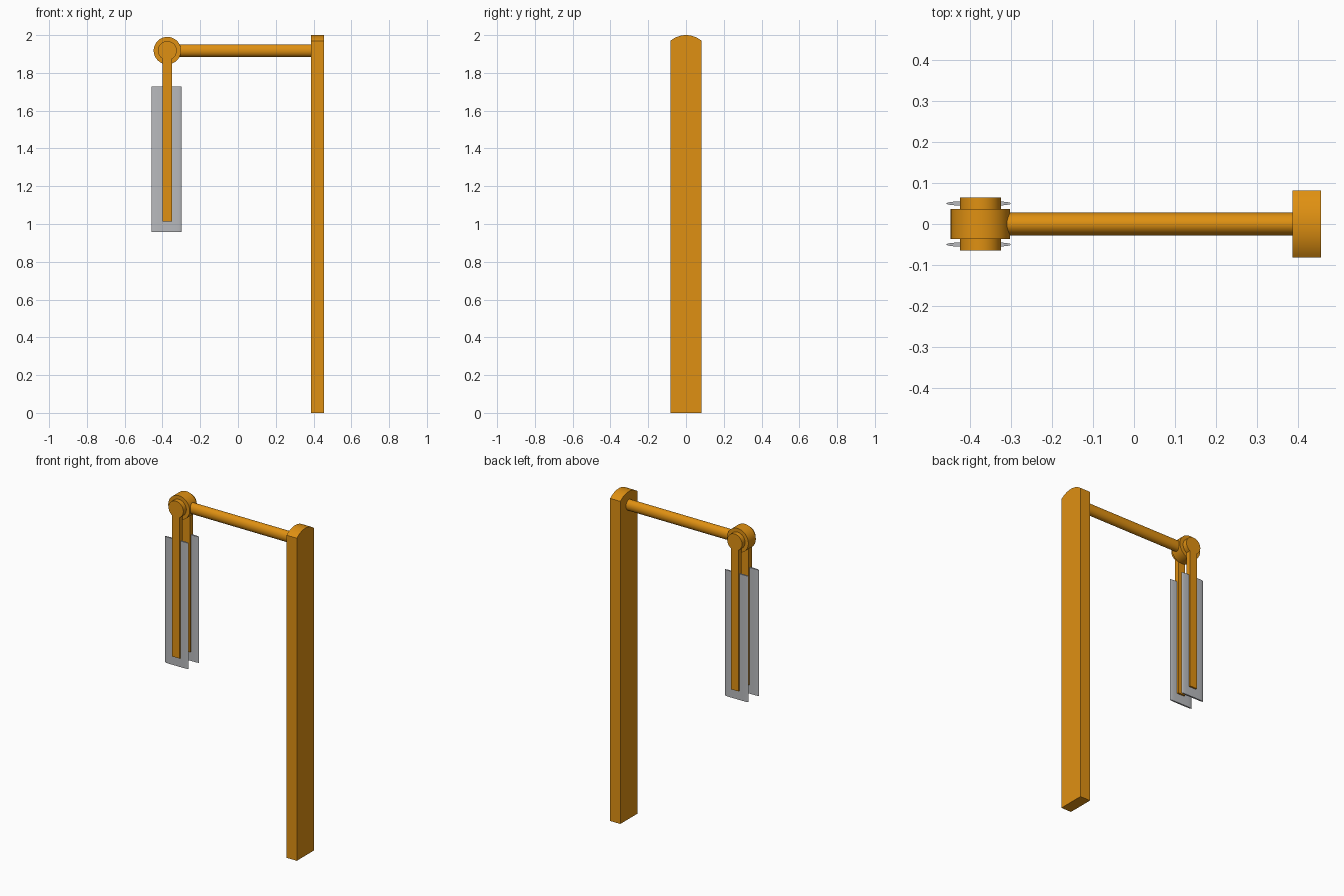
import bpy, bmesh, math
from mathutils import Vector

if "Cube" in bpy.data.objects:
    bpy.data.objects.remove(bpy.data.objects["Cube"])


def material(name, rgb):
    m = bpy.data.materials.new(name)
    m.diffuse_color = (*rgb, 1)
    m.use_nodes = True
    m.node_tree.nodes["Principled BSDF"].inputs["Base Color"].default_value = m.diffuse_color
    return m


ORANGE = material("orange paint", (0.74, 0.28, 0.006))
GREY = material("grey metal", (0.48, 0.49, 0.51))


def prism(name, profile, axis, a, b, mat):
    """Extrude a 2D profile along an axis from a to b."""
    place = {"x": lambda u, v, t: (t, u, v),
             "y": lambda u, v, t: (u, t, v),
             "z": lambda u, v, t: (u, v, t)}[axis]
    bm = bmesh.new()
    face = bm.faces.new([bm.verts.new(place(u, v, a)) for u, v in profile])
    ext = bmesh.ops.extrude_face_region(bm, geom=[face], use_keep_orig=True)
    verts = [g for g in ext["geom"] if isinstance(g, bmesh.types.BMVert)]
    bmesh.ops.translate(bm, verts=verts, vec=Vector(place(0, 0, b - a)))
    bmesh.ops.recalc_face_normals(bm, faces=bm.faces)
    me = bpy.data.meshes.new(name)
    bm.to_mesh(me)
    bm.free()
    me.materials.append(mat)
    ob = bpy.data.objects.new(name, me)
    bpy.context.collection.objects.link(ob)
    bpy.ops.object.select_all(action="DESELECT")
    ob.select_set(True)
    bpy.context.view_layer.objects.active = ob
    bpy.ops.object.shade_smooth_by_angle(angle=math.radians(32))
    return ob


def arc(cu, cv, ru, rv, start, end, n):
    """Points on an ellipse arc, angles in degrees, both ends included."""
    angles = [math.radians(start + (end - start) * i / n) for i in range(n + 1)]
    return [(cu + ru * math.cos(t), cv + rv * math.sin(t)) for t in angles]


HUB_X, HUB_Z = -0.374, 1.918

# upright post with a gently domed top
half, rise = 0.082, 0.03
r = (half ** 2 + rise ** 2) / (2 * rise)
a = math.degrees(math.asin(half / r))
prism("post", [(-half, 0), (half, 0)] + arc(0, 2 - r, r, r, 90 - a, 90 + a, 16),
      "x", 0.386, 0.455, ORANGE)

# horizontal bar from the hub to the post
prism("cross_bar", arc(0, HUB_Z, 0.028, 0.033, 0, 360, 32)[:-1],
      "x", HUB_X, 0.39, ORANGE)

# round hub
prism("hub", arc(HUB_X, HUB_Z, 0.0725, 0.0725, 0, 360, 48)[:-1],
      "y", -0.036, 0.036, ORANGE)

# hanging arms (round head with a straight stem) and the plates they carry
w = 0.025
dip = math.degrees(math.acos(w / 0.05))
arm = [(HUB_X - w, 1.013), (HUB_X + w, 1.013)] + \
    arc(HUB_X, HUB_Z, 0.05, 0.05, -dip, 180 + dip, 36)
for side, s in (("front", -1), ("back", 1)):
    prism(side + "_arm", arm, "y", s * 0.035, s * 0.065, ORANGE)
    # thin plate with tapered long edges
    plate = arc(-0.334, s * 0.05, 0.034, 0.005, -90, 90, 8) + \
        arc(-0.423, s * 0.05, 0.034, 0.005, 90, 270, 8)
    prism(side + "_plate", plate, "z", 0.957, 1.727, GREY)
